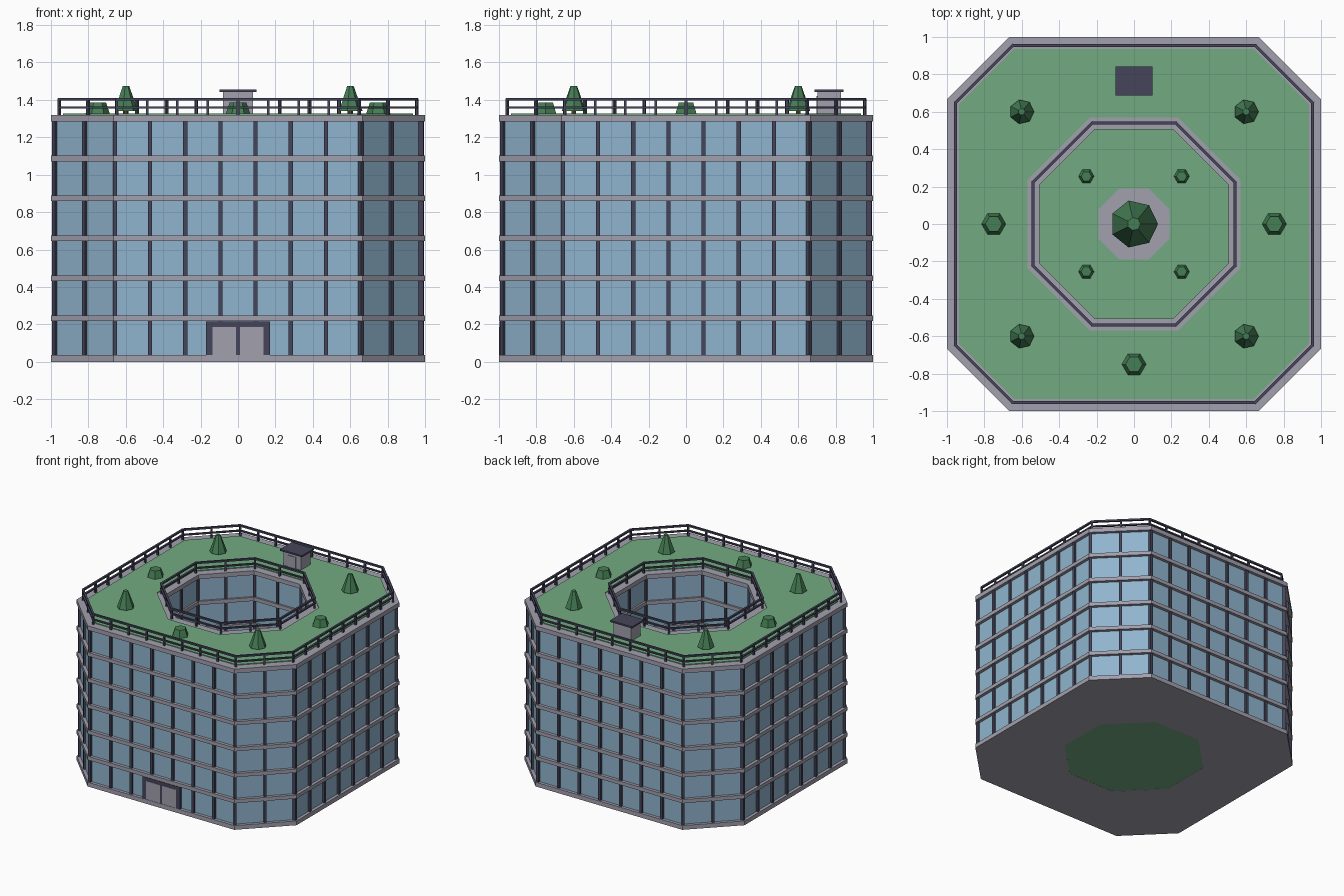
import bpy, bmesh, math
from mathutils import Vector

if "Cube" in bpy.data.objects:
    bpy.data.objects.remove(bpy.data.objects["Cube"])


def material(name, r, g, b):
    m = bpy.data.materials.new(name)
    m.use_nodes = True
    m.diffuse_color = (r, g, b, 1)
    m.node_tree.nodes["Principled BSDF"].inputs["Base Color"].default_value = (r, g, b, 1)
    return m


GLASS = material("blue_glass", 0.28, 0.46, 0.62)
STONE = material("light_stone", 0.36, 0.35, 0.42)
DARK = material("dark_metal", 0.06, 0.06, 0.105)
GRASS = material("grass_green", 0.17, 0.41, 0.22)
LEAF = material("leaf_green", 0.06, 0.21, 0.09)
BARK = material("bark_brown", 0.12, 0.06, 0.03)


# Outlines, all counter-clockwise
def outer(inset):
    """Square with cut corners, moved inwards by an inset."""
    a = 1 - inset
    b = 5 / 3 - inset * math.sqrt(2) - a
    return [Vector(p) for p in ((-b, -a), (b, -a), (a, -b), (a, b),
                                (b, a), (-b, a), (-a, b), (-a, -b))]


def ngon(sides, radius, x=0, y=0, turn=0):
    angles = [turn + math.tau * i / sides for i in range(sides)]
    return [Vector((x + radius * math.cos(t), y + radius * math.sin(t))) for t in angles]


def inner(apothem):
    turn = -5 * math.pi / 8
    return ngon(8, apothem / math.cos(math.pi / 8), turn=turn)


def rect(centre, along, length, depth):
    """Rectangle with one side in the given direction."""
    u = along.normalized() * length / 2
    v = Vector((-u.y, u.x)).normalized() * depth / 2
    return [centre - u - v, centre + u - v, centre + u + v, centre - u + v]


# Solids
def add_loft(bm, low, high, z0, z1):
    a = [bm.verts.new((p.x, p.y, z0)) for p in low]
    b = [bm.verts.new((p.x, p.y, z1)) for p in high]
    bm.faces.new(a[::-1])
    bm.faces.new(b)
    for i in range(len(a)):
        j = (i + 1) % len(a)
        bm.faces.new((a[i], a[j], b[j], b[i]))


def add_ring(bm, out, hole, z0, z1):
    loops = [[bm.verts.new((p.x, p.y, z)) for p in pts]
             for pts, z in ((out, z0), (out, z1), (hole, z1), (hole, z0))]
    for k in range(4):
        a, b = loops[k], loops[(k + 1) % 4]
        for i in range(len(a)):
            j = (i + 1) % len(a)
            bm.faces.new((a[i], a[j], b[j], b[i]))


def finish(name, bm, mat):
    bmesh.ops.recalc_face_normals(bm, faces=bm.faces)
    mesh = bpy.data.meshes.new(name)
    bm.to_mesh(mesh)
    bm.free()
    mesh.materials.append(mat)
    ob = bpy.data.objects.new(name, mesh)
    bpy.context.collection.objects.link(ob)


def loft(name, mat, low, high, z0, z1):
    bm = bmesh.new()
    add_loft(bm, low, high, z0, z1)
    finish(name, bm, mat)


def ring(name, mat, out, hole, z0, z1):
    bm = bmesh.new()
    add_ring(bm, out, hole, z0, z1)
    finish(name, bm, mat)


def box(name, mat, x, y, width, depth, z0, z1):
    pts = rect(Vector((x, y)), Vector((1, 0)), width, depth)
    loft(name, mat, pts, pts, z0, z1)


def add_posts(bm, outline, counts, size, depth, z0, z1):
    """Upright posts evenly along each side; counts alternate between sides."""
    for i, p in enumerate(outline):
        side = outline[(i + 1) % len(outline)] - p
        n = counts[i % 2]
        for k in range(n):
            pts = rect(p + side * k / n, side, size, depth)
            add_loft(bm, pts, pts, z0, z1)


# Glazed body, floor slabs and mullions
ROOF = 1.32
PITCH = 0.2133
ring("glass_walls", GLASS, outer(0.025), inner(0.52), 0.01, 1.30)
for level in range(7):
    mid = 0.02 + PITCH * level
    z0 = 0 if level == 0 else mid - 0.015
    z1 = ROOF if level == 6 else mid + 0.015
    ring(f"floor_slab_{level}", STONE, outer(0), inner(0.505), z0, z1)

bm = bmesh.new()
add_posts(bm, outer(0.022), (7, 2), 0.022, 0.025, 0.02, 1.30)
add_posts(bm, inner(0.518), (2, 2), 0.02, 0.02, 0.02, 1.30)
finish("window_mullions", bm, DARK)

# Roof lawn and railings
ring("roof_lawn", GRASS, outer(0.065), inner(0.57), 1.30, ROOF + 0.006)
for name, shape, sign, base, counts in (
        ("outer_railing", outer, -1, 0.045, (8, 2)),
        ("courtyard_railing", inner, 1, 0.54, (2, 2))):
    bm = bmesh.new()
    for z0, z1 in ((1.355, 1.366), (1.396, 1.41)):
        add_ring(bm, shape(base + sign * 0.008), shape(base - sign * 0.008), z0, z1)
    add_posts(bm, shape(base), counts, 0.014, 0.014, ROOF - 0.01, 1.408)
    finish(name, bm, DARK)

# Entrance
box("entrance_frame", DARK, 0, -0.983, 0.34, 0.03, 0.035, 0.215)
for side, x in (("left", 0.073), ("right", -0.073)):
    box(f"entrance_door_{side}", STONE, x, -0.997, 0.125, 0.006, 0.037, 0.187)

# Roof hut
box("hut_walls", STONE, 0, 0.765, 0.16, 0.125, ROOF, 1.445)
box("hut_roof", DARK, 0, 0.765, 0.2, 0.155, 1.443, 1.456)
box("hut_door", STONE, 0, 0.701, 0.07, 0.006, ROOF, 1.42)

# Courtyard ground and paving
loft("courtyard_lawn", GRASS, inner(0.51), inner(0.51), 0.001, 0.03)
loft("courtyard_paving", STONE, inner(0.19), inner(0.19), 0.02, 0.037)


# Planting
def tree(name, x, y, z, s):
    loft(name + "_trunk", BARK, ngon(6, 0.014 * s, x, y), ngon(6, 0.014 * s, x, y), z, z + 0.04 * s)
    loft(name + "_crown", LEAF, ngon(7, 0.066 * s, x, y), ngon(7, 0.018 * s, x, y),
         z + 0.02 * s, z + 0.155 * s)


def bush(name, x, y, z, s):
    loft(name, LEAF, ngon(6, 0.067 * s, x, y), ngon(6, 0.045 * s, x, y), z, z + 0.065 * s)


for sx in (-1, 1):
    for sy in (-1, 1):
        tag = ("back" if sy > 0 else "front") + ("_left" if sx > 0 else "_right")
        tree("roof_tree_" + tag, sx * 0.6, sy * 0.6, ROOF, 1)
        bush("courtyard_bush_" + tag, sx * 0.255, sy * 0.255, 0.03, 0.62)
tree("courtyard_tree", 0, 0, 0.035, 1.95)
for tag, x, y in (("left", 0.75, 0), ("right", -0.75, 0), ("front", 0, -0.75)):
    bush("roof_bush_" + tag, x, y, ROOF, 1)
